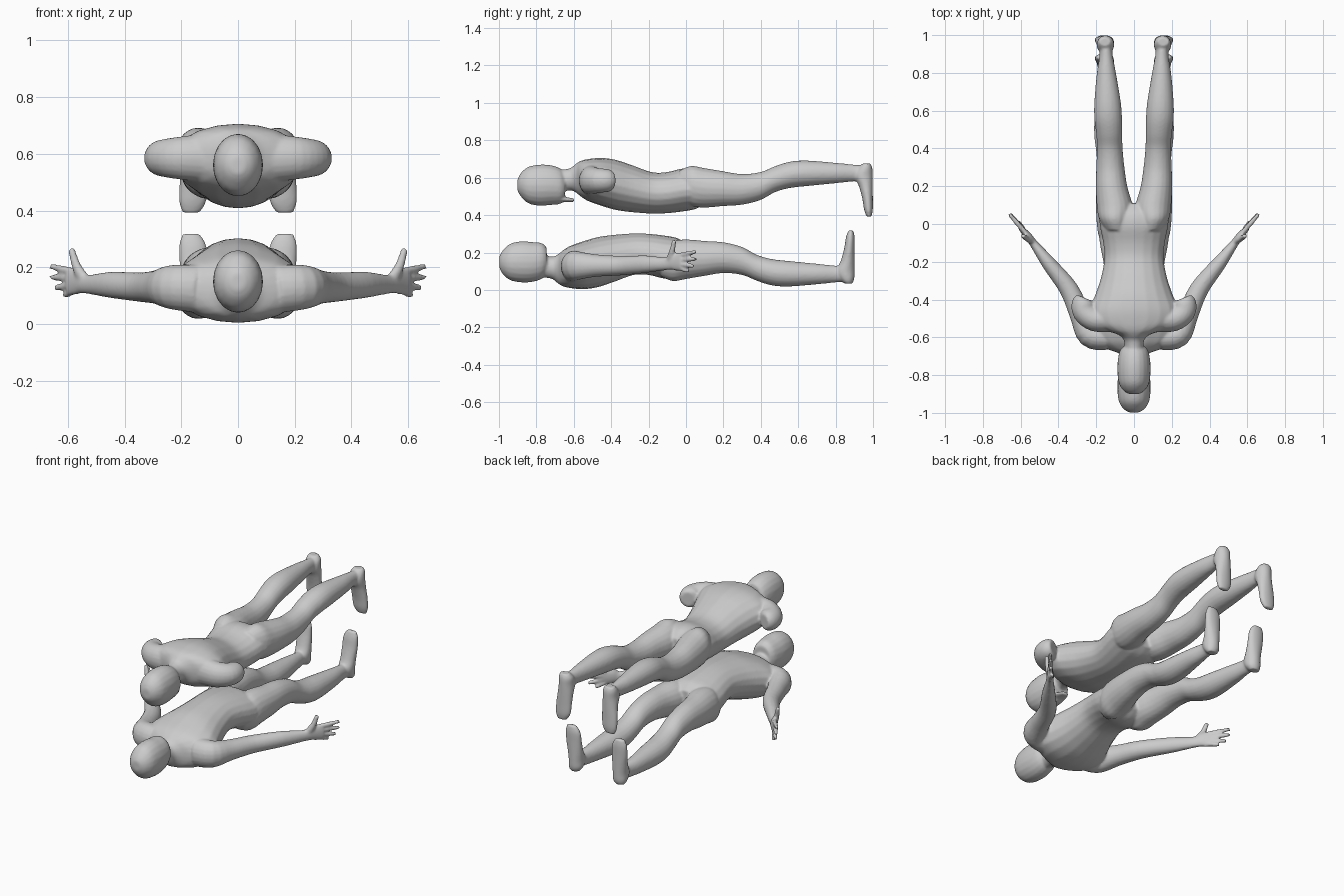
import bpy
import bmesh
import math
from mathutils import Vector

cube = bpy.data.objects.get("Cube")
if cube:
    bpy.data.objects.remove(cube, do_unlink=True)

SIDES = 20
X, Y, Z = Vector((1, 0, 0)), Vector((0, 1, 0)), Vector((0, 0, 1))

grey = bpy.data.materials.new("plain grey")
grey.use_nodes = True
grey.diffuse_color = (0.6, 0.6, 0.6, 1)
grey.node_tree.nodes["Principled BSDF"].inputs["Base Color"].default_value = (0.6, 0.6, 0.6, 1)


def smooth_rows(rows, steps=4):
    """Catmull-Rom interpolation between rows of numbers."""
    out = []
    for i in range(len(rows) - 1):
        a, b, c, d = (rows[min(max(i + k, 0), len(rows) - 1)] for k in (-1, 0, 1, 2))
        for s in range(steps):
            t = s / steps
            out.append([q + 0.5 * t * (r - p + t * (2 * p - 5 * q + 4 * r - w + t * (3 * (q - r) + w - p)))
                        for p, q, r, w in zip(a, b, c, d)])
    out.append(list(rows[-1]))
    return out


def skin(bm, rings):
    """Closed tube through rings given as (centre, half side vector, half up vector)."""
    loops = []
    for c, u, v in rings:
        angles = [math.tau * k / SIDES for k in range(SIDES)]
        loops.append([bm.verts.new(c + u * math.cos(a) + v * math.sin(a)) for a in angles])
    for low, high in zip(loops, loops[1:]):
        for k in range(SIDES):
            n = (k + 1) % SIDES
            bm.faces.new((low[k], low[n], high[n], high[k]))
    bm.faces.new(loops[0][::-1])
    bm.faces.new(loops[-1])


def box_loft(bm, rows, axis):
    """Rows of (position, x min, x max, depth min, depth max) along y or z."""
    along, depth = (Y, Z) if axis == "y" else (Z, Y)
    skin(bm, [(along * p + X * (x0 + x1) / 2 + depth * (d0 + d1) / 2,
               X * (x1 - x0) / 2, depth * (d1 - d0) / 2)
              for p, x0, x1, d0, d1 in smooth_rows(rows)])


def limb(bm, rows):
    """Rows of (x, y, z, half width, half height) along a mostly level path."""
    rows = smooth_rows(rows)
    pts = [Vector(r[:3]) for r in rows]
    rings = []
    for i, r in enumerate(rows):
        t = (pts[min(i + 1, len(pts) - 1)] - pts[max(i - 1, 0)]).normalized()
        side = t.cross(Z).normalized()
        rings.append((pts[i], side * r[3], side.cross(t) * r[4]))
    skin(bm, rings)


def add_torso(bm):
    rows = [(-.80, .05, .07, .2), (-.72, .052, .06, .178), (-.685, .08, .035, .19),
            (-.66, .15, .02, .21), (-.62, .22, .01, .235), (-.55, .235, .004, .26),
            (-.47, .205, .015, .283), (-.38, .175, .045, .295), (-.28, .157, .08, .302),
            (-.2, .163, .08, .3), (-.11, .18, .06, .29), (-.04, .18, .07, .275),
            (.01, .12, .11, .24)]
    box_loft(bm, [(y, -w, w, b, t) for y, w, b, t in rows], "y")


def add_head(bm):
    rows = [(-.998, .025, .12, .18), (-.98, .055, .085, .21), (-.94, .08, .052, .247),
            (-.88, .088, .04, .26), (-.82, .086, .043, .256), (-.77, .076, .06, .25),
            (-.745, .058, .09, .228)]
    box_loft(bm, [(y, -w, w, b, t) for y, w, b, t in rows], "y")


def add_leg(bm):
    box_loft(bm, [(-.13, .03, .15, .07, .22), (-.07, .02, .185, .047, .26),
                  (0, .008, .197, .058, .27), (.1, .035, .202, .075, .262),
                  (.2, .05, .2, .09, .255), (.3, .06, .196, .08, .23),
                  (.38, .062, .2, .048, .187), (.46, .063, .21, .024, .165),
                  (.55, .07, .21, .018, .155), (.7, .095, .197, .03, .14),
                  (.8, .113, .182, .04, .13), (.87, .118, .185, .045, .13)], "y")
    # foot, sole facing +y
    box_loft(bm, [(.035, .125, .185, .845, .89), (.06, .108, .195, .82, .9),
                  (.1, .105, .197, .8, .902), (.15, .105, .2, .825, .902),
                  (.22, .107, .207, .845, .902), (.28, .112, .208, .855, .902),
                  (.318, .135, .195, .868, .895)], "z")


def add_arm(bm):
    limb(bm, [(.15, -.6, .125, .07, .085), (.235, -.585, .13, .067, .078),
              (.285, -.48, .13, .056, .06), (.345, -.345, .13, .05, .052),
              (.45, -.21, .138, .038, .046), (.53, -.105, .14, .022, .034),
              (.56, -.065, .15, .02, .046), (.6, -.02, .15, .014, .048)])
    # four fingers spread from the palm, then the thumb
    tips = [(.612, .015, .1), (.643, .04, .127), (.658, .055, .165), (.66, .052, .203)]
    for k, (x, y, z) in enumerate(tips):
        base = (.58, -.04, .118 + .022 * k)
        limb(bm, [(*base, .013, .014), ((base[0] + x) / 2, (base[1] + y) / 2, (base[2] + z) / 2, .013, .013),
                  (x, y, z, .01, .01)])
    limb(bm, [(.545, -.09, .16, .016, .022), (.57, -.075, .205, .015, .017),
              (.588, -.063, .265, .011, .012)])


def add_stump(bm):
    limb(bm, [(.13, -.6, .125, .07, .085), (.21, -.6, .125, .065, .075),
              (.262, -.56, .125, .064, .066), (.268, -.51, .125, .06, .06),
              (.262, -.488, .125, .04, .045)])


def add_chin_flap(bm):
    box_loft(bm, [(-.8, -.05, .05, .2, .25), (-.745, -.045, .045, .213, .24),
                  (-.695, -.022, .022, .22, .24)], "y")


def make_figure(name, parts, mirrored_parts):
    """Fuse all parts into one smooth body."""
    bm = bmesh.new()
    for part in parts:
        part(bm)
    start = len(bm.faces)
    for part in mirrored_parts:
        part(bm)
    bm.faces.ensure_lookup_table()
    sided = bm.faces[start:]
    verts = list({v for f in sided for v in f.verts})
    copy = bmesh.ops.duplicate(bm, geom=verts + sided)["geom"]
    for v in (g for g in copy if isinstance(g, bmesh.types.BMVert)):
        v.co.x *= -1
    bmesh.ops.recalc_face_normals(bm, faces=bm.faces[:])
    mesh = bpy.data.meshes.new(name)
    bm.to_mesh(mesh)
    bm.free()
    mesh.materials.append(grey)
    obj = bpy.data.objects.new(name, mesh)
    bpy.context.collection.objects.link(obj)
    fuse = obj.modifiers.new("fuse", "REMESH")
    fuse.mode = "VOXEL"
    fuse.voxel_size = 0.007
    fuse.use_smooth_shade = True
    soften = obj.modifiers.new("soften", "SMOOTH")
    soften.factor = 0.5
    soften.iterations = 5
    return obj


# lower figure on its back, upper figure face down above it
make_figure("lower_mannequin", [add_torso, add_head], [add_leg, add_arm])
upper = make_figure("upper_mannequin", [add_torso, add_head, add_chin_flap], [add_leg, add_stump])
upper.rotation_euler = (0, math.pi, 0)
upper.location = (0, 0.097, 0.71)
